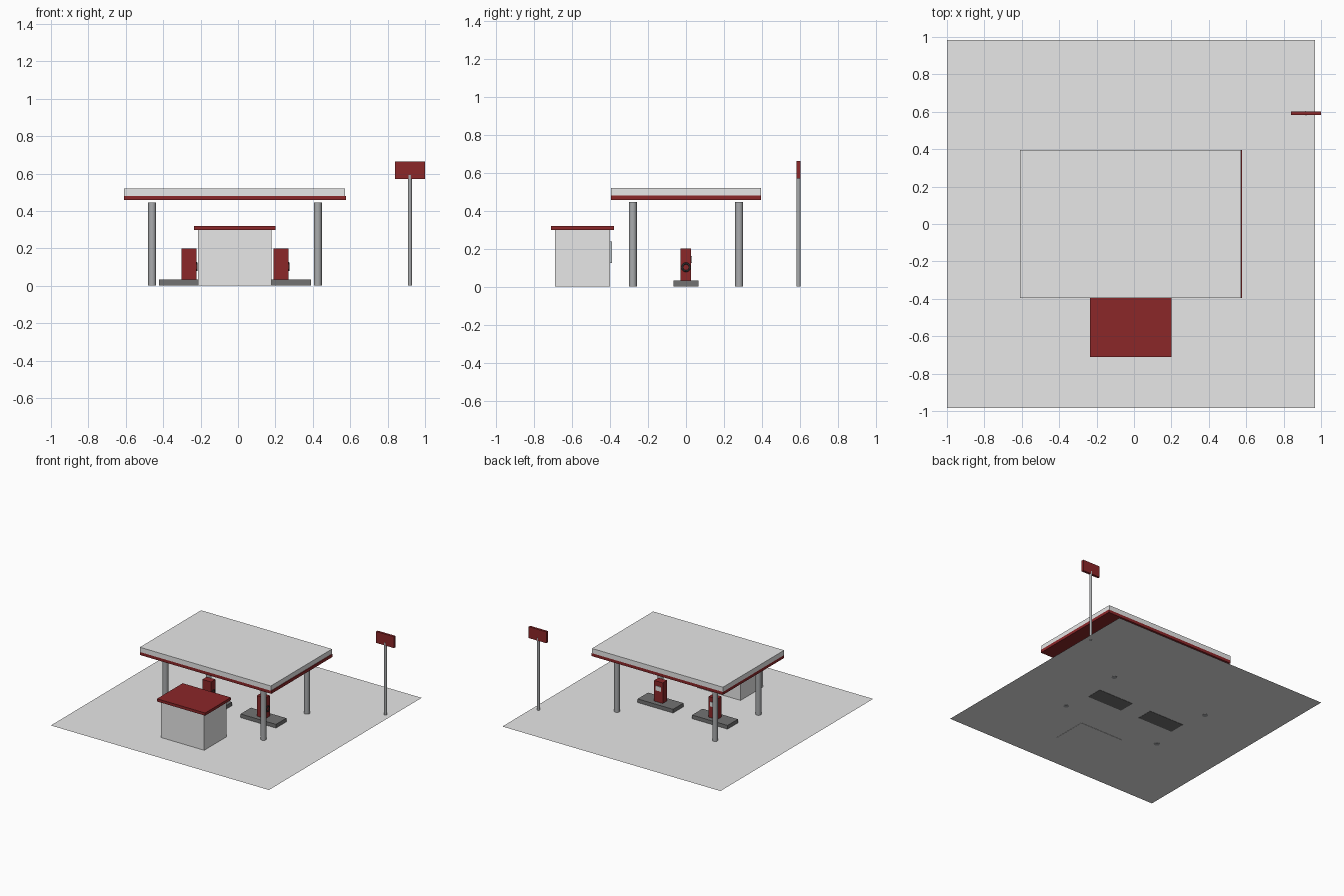
import bpy
import math

if "Cube" in bpy.data.objects:
    bpy.data.objects.remove(bpy.data.objects["Cube"], do_unlink=True)


def material(name, rgb):
    m = bpy.data.materials.new(name)
    m.use_nodes = True
    m.diffuse_color = (*rgb, 1)
    m.node_tree.nodes["Principled BSDF"].inputs["Base Color"].default_value = (*rgb, 1)
    return m


WHITE = material("pale_grey", (0.8, 0.8, 0.8))
RED = material("deep_red", (0.26, 0.02, 0.022))
STEEL = material("steel_grey", (0.4, 0.41, 0.42))
CONCRETE = material("dark_concrete", (0.17, 0.17, 0.17))
GLASS = material("glass_grey", (0.55, 0.6, 0.62))
RUBBER = material("black_rubber", (0.03, 0.03, 0.03))


def finish(name, mat):
    ob = bpy.context.object
    ob.name = name
    ob.data.materials.append(mat)
    return ob


def box(name, mat, x, y, z):
    """Box from its (min, max) range on each axis."""
    bpy.ops.mesh.primitive_cube_add(size=1, location=[sum(r) / 2 for r in (x, y, z)])
    ob = finish(name, mat)
    ob.scale = [r[1] - r[0] for r in (x, y, z)]
    bpy.ops.object.transform_apply(location=False, rotation=False, scale=True)
    return ob


def post(name, mat, x, y, radius, top):
    bpy.ops.mesh.primitive_cylinder_add(vertices=32, radius=radius, depth=top,
                                        location=(x, y, top / 2))
    finish(name, mat)
    bpy.ops.object.shade_smooth_by_angle(angle=math.radians(40))


MID = -0.016  # centre line of the forecourt

# Forecourt slab, a single thin sheet
bpy.ops.mesh.primitive_plane_add(size=1.97, location=(MID, 0, 0.002))
finish("forecourt", WHITE)

# Canopy and its four columns
box("canopy_band", RED, (-0.61, 0.578), (-0.395, 0.395), (0.457, 0.481))
box("canopy_roof", WHITE, (-0.61, 0.573), (-0.395, 0.395), (0.481, 0.52))
for sx, side in ((-1, "right"), (1, "left")):
    for sy, end in ((-1, "front"), (1, "back")):
        post(f"column_{end}_{side}", STEEL, MID + sx * 0.443, sy * 0.28, 0.021, 0.445)

# Fuel pumps on raised islands
for sx, side in ((-1, "right"), (1, "left")):
    cx = MID + sx * 0.246
    box(f"island_{side}", CONCRETE, (cx - 0.16, cx + 0.16), (-0.067, 0.067), (0, 0.032))
    box(f"pump_{side}", RED, (cx - 0.039, cx + 0.039), (-0.029, 0.027), (0.032, 0.2))
    box(f"pump_screen_{side}", WHITE, (cx - 0.025, cx + 0.025), (0.025, 0.031), (0.125, 0.162))
    bpy.ops.mesh.primitive_torus_add(major_radius=0.02, minor_radius=0.005,
                                     major_segments=20, minor_segments=8,
                                     location=(cx + 0.04, 0, 0.102),
                                     rotation=(0, math.pi / 2, 0))
    finish(f"pump_hose_{side}", RUBBER)
    bpy.ops.object.shade_smooth()

# Kiosk with overhanging roof and a window facing the pumps
box("kiosk_walls", WHITE, (-0.213, 0.178), (-0.69, -0.4), (0, 0.298))
box("kiosk_roof", RED, (-0.235, 0.2), (-0.71, -0.378), (0.298, 0.32))
box("kiosk_window", GLASS, (MID - 0.12, MID + 0.12), (-0.4, -0.391), (0.125, 0.237))

# Roadside sign
post("sign_pole", STEEL, 0.919, 0.592, 0.011, 0.593)
box("sign_board", RED, (0.84, 1.0), (0.583, 0.602), (0.57, 0.663))
